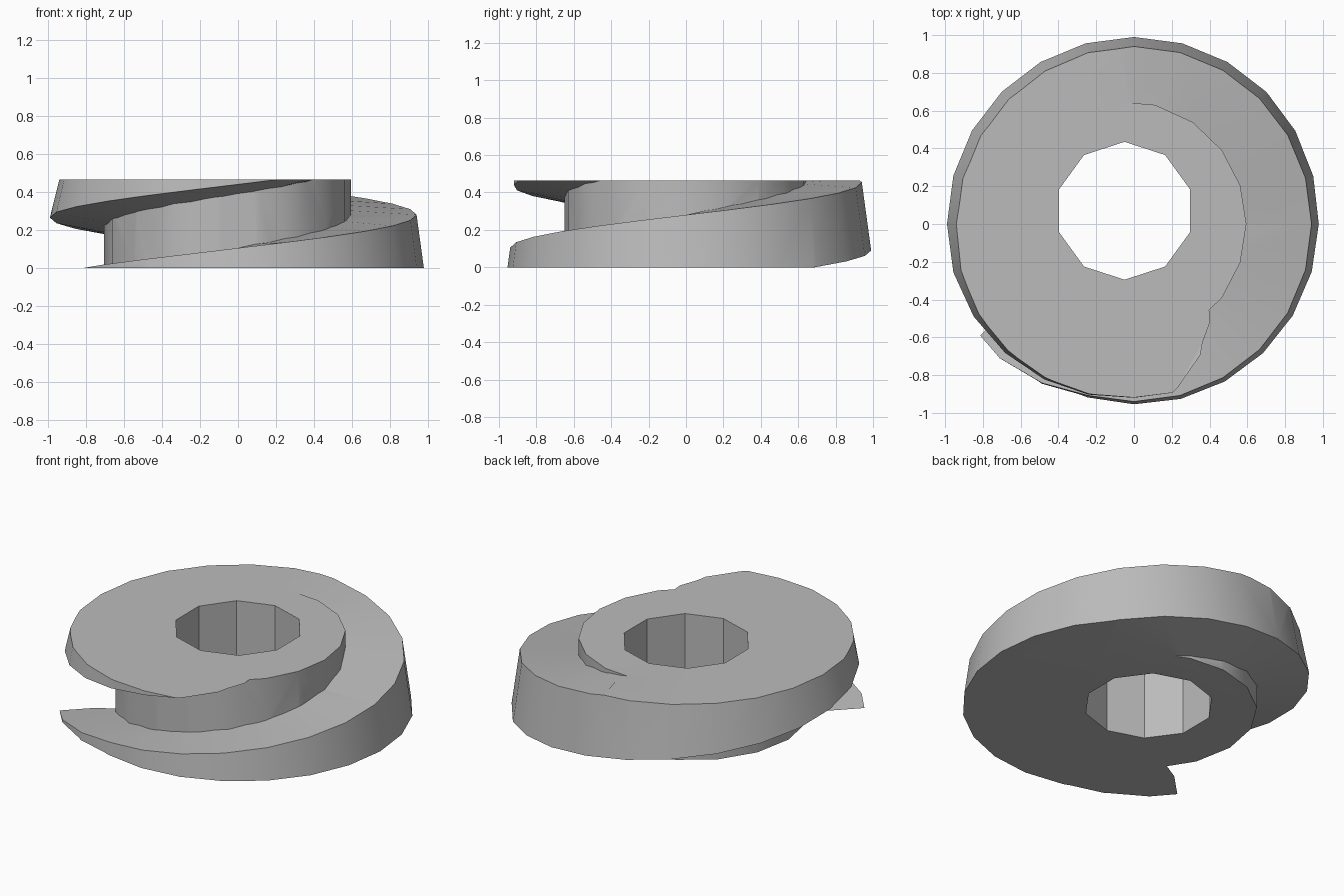
import bpy, bmesh
from math import sin, cos, radians, pi

if "Cube" in bpy.data.objects:
    bpy.data.objects.remove(bpy.data.objects["Cube"], do_unlink=True)

HEIGHT = 0.465
PITCH = 0.70

grey = bpy.data.materials.new("plain_grey")
grey.use_nodes = True
colour = (0.5, 0.5, 0.5, 1)
grey.diffuse_color = colour
grey.node_tree.nodes["Principled BSDF"].inputs["Base Color"].default_value = colour


def clamp(t):
    return max(0.0, min(1.0, t))


def polar(r, deg, z, cx=0.0, cy=0.0):
    return (cx + r * cos(radians(deg)), cy + r * sin(radians(deg)), z)


def loft(name, rings):
    """Skin a row of equal closed rings and cap both ends."""
    bm = bmesh.new()
    rows = [[bm.verts.new(p) for p in ring] for ring in rings]
    n = len(rows[0])
    for a, b in zip(rows, rows[1:]):
        for i in range(n):
            j = (i + 1) % n
            bm.faces.new((a[i], a[j], b[j], b[i]))
    bm.faces.new(rows[0])
    bm.faces.new(rows[-1])
    bmesh.ops.recalc_face_normals(bm, faces=bm.faces)
    mesh = bpy.data.meshes.new(name)
    bm.to_mesh(mesh)
    bm.free()
    mesh.materials.append(grey)
    obj = bpy.data.objects.new(name, mesh)
    bpy.context.collection.objects.link(obj)
    return obj


def combine(target, tool, operation):
    """Apply a boolean and discard the helper."""
    tool.hide_render = True
    mod = target.modifiers.new(operation, "BOOLEAN")
    mod.operation, mod.object, mod.solver = operation, tool, "EXACT"
    bpy.context.view_layer.objects.active = target
    bpy.ops.object.modifier_apply(modifier=mod.name)
    bpy.data.objects.remove(tool, do_unlink=True)


def thread_section(deg):
    """Cross-section with a level top, leaning rim and sloping underside."""
    rise = PITCH * (deg - 360) / 360
    top, low_out, low_in = 0.28 + rise, -0.085 + rise, -0.145 + rise
    rim_top = 0.94 + 0.08 * clamp((255 - deg) / 37) - 0.04 * clamp((deg - 458) / 80)
    rim_low = 0.99 + 0.03 * clamp((255 - deg) / 37) - 0.07 * clamp((deg - 560) / 70)
    # the underside is extended inward so it overlaps the core
    low_root = low_in - 0.2 * (low_out - low_in)
    return [polar(0.5, deg, low_root), polar(rim_low, deg, low_out),
            polar(rim_top, deg, top), polar(0.5, deg, top)]


# Core, slightly off centre
core = loft("screw_thread", [
    [polar(0.65 - 0.055 * cos(radians(d)), d, z) for d in range(0, 360, 20)]
    for z in (-0.3, 0.8)])

# Helical thread
thread = loft("thread_sweep", [thread_section(d) for d in range(195, 706, 15)])
combine(core, thread, "UNION")

# Trim to flat top and bottom
slab = loft("trim_slab", [
    [(-2, -2, z), (2, -2, z), (2, 2, z), (-2, 2, z)] for z in (0, HEIGHT)])
combine(core, slab, "INTERSECT")

# Ten-sided bore
bore = loft("bore_cutter", [
    [polar(0.365, 90 + 36 * i, z, -0.05, 0.07) for i in range(10)]
    for z in (-0.5, 1)])
combine(core, bore, "DIFFERENCE")

# Smooth curved walls, sharp rims
bpy.ops.object.select_all(action="DESELECT")
core.select_set(True)
bpy.context.view_layer.objects.active = core
bpy.ops.object.shade_smooth_by_angle(angle=pi / 6)
